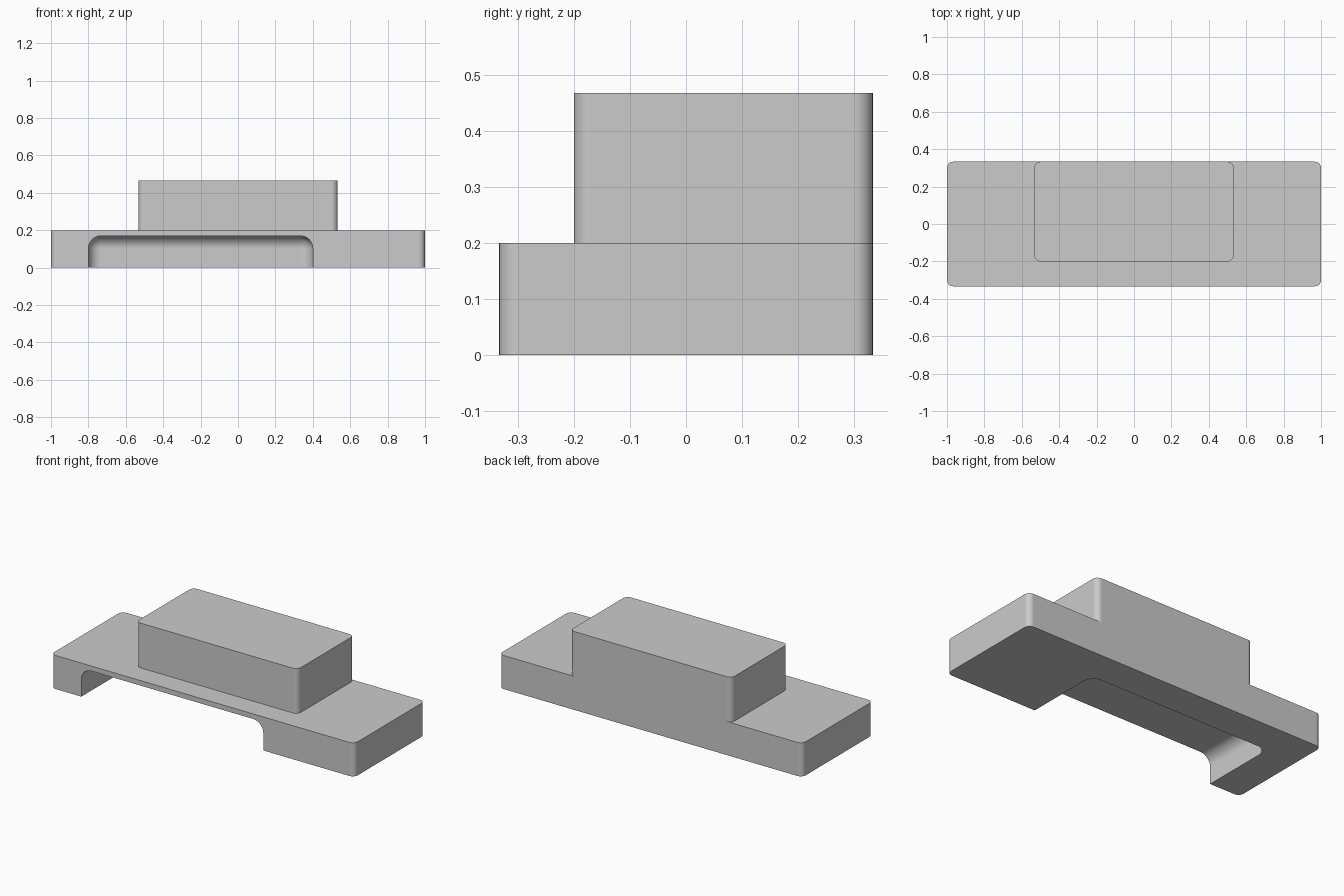
import bpy
import bmesh
from mathutils import Vector

cube = bpy.data.objects.get("Cube")
if cube:
    bpy.data.objects.remove(cube, do_unlink=True)

grey = bpy.data.materials.new("plain_grey")
grey.use_nodes = True
grey.diffuse_color = (0.6, 0.6, 0.6, 1)
grey.node_tree.nodes["Principled BSDF"].inputs["Base Color"].default_value = (0.6, 0.6, 0.6, 1)


def rounded_box(name, low, high, radius, vertical_only=True):
    """Box between two corners, with rounded vertical edges or all edges."""
    low, high = Vector(low), Vector(high)
    bm = bmesh.new()
    bmesh.ops.create_cube(bm, size=1)
    for v in bm.verts:
        v.co = (low + high) / 2 + v.co * (high - low)
    edges = [e for e in bm.edges if not vertical_only
             or abs(e.verts[0].co.z - e.verts[1].co.z) > 0.01]
    bmesh.ops.bevel(bm, geom=edges, offset=radius, segments=8,
                    profile=0.5, affect='EDGES')
    bmesh.ops.recalc_face_normals(bm, faces=bm.faces)
    mesh = bpy.data.meshes.new(name)
    bm.to_mesh(mesh)
    bm.free()
    mesh.materials.append(grey)
    obj = bpy.data.objects.new(name, mesh)
    bpy.context.collection.objects.link(obj)
    return obj


def activate(obj):
    bpy.ops.object.select_all(action='DESELECT')
    obj.select_set(True)
    bpy.context.view_layer.objects.active = obj


# Wide base slab and the raised block, flush at the back
base = rounded_box("base", (-1, -0.333, 0), (1, 0.333, 0.2), 0.033)
block = rounded_box("upper_block", (-0.533, -0.2, 0.2), (0.533, 0.333, 0.467), 0.033)

# Off-centre recess, open at the front and underneath, with rounded inner edges
cutter = rounded_box("recess_cutter", (-0.8, -0.6, -0.3), (0.4, 0.133, 0.17), 0.067, False)
cutter.hide_render = True
cut = base.modifiers.new("recess", 'BOOLEAN')
cut.operation = 'DIFFERENCE'
cut.solver = 'EXACT'
cut.object = cutter
activate(base)
bpy.ops.object.modifier_apply(modifier=cut.name)
bpy.data.objects.remove(cutter, do_unlink=True)

# Smooth fillets with crisp edges and flat faces
for obj in (base, block):
    activate(obj)
    bpy.ops.object.shade_smooth_by_angle(angle=0.6)
    weighted = obj.modifiers.new("weighted_normals", 'WEIGHTED_NORMAL')
    weighted.keep_sharp = True
